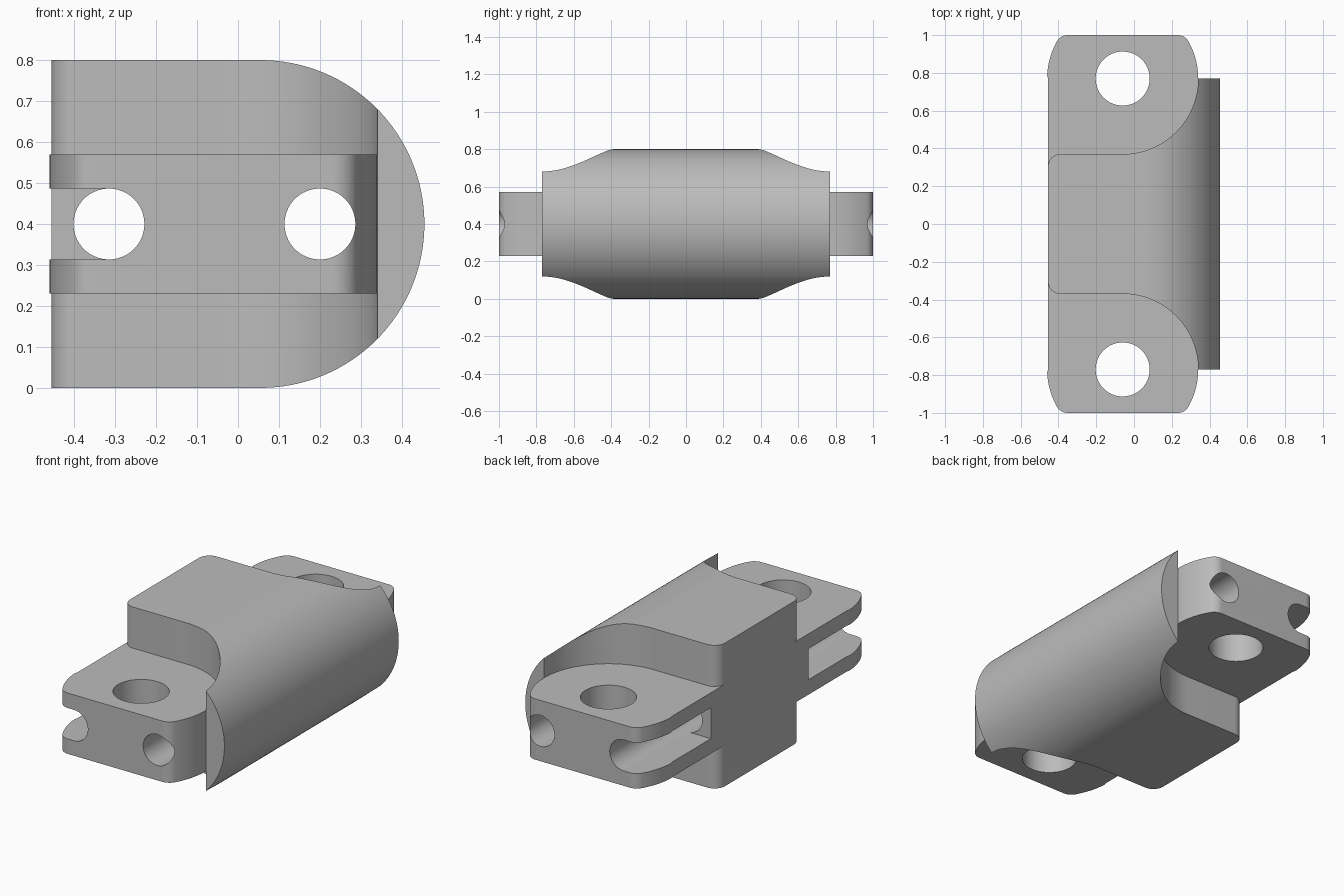
import bpy, bmesh
from math import radians, cos, sin

cube = bpy.data.objects.get("Cube")
if cube:
    bpy.data.objects.remove(cube, do_unlink=True)

grey = bpy.data.materials.new("light_grey")
grey.use_nodes = True
grey.diffuse_color = (0.5, 0.5, 0.5, 1)
grey.node_tree.nodes["Principled BSDF"].inputs["Base Color"].default_value = (0.5, 0.5, 0.5, 1)

MID, LUG_X, LUG_Y, LUG_R = 0.4, -0.06, 0.77, 0.4
LEFT, FILLET, BORE_R = -0.455, 0.065, 0.0865


def arc(cx, cy, r, a0, a1, n):
    """Points along an arc, angles in degrees."""
    angles = [radians(a0 + (a1 - a0) * i / n) for i in range(n + 1)]
    return [(cx + r * cos(a), cy + r * sin(a)) for a in angles]


def mirrored(half):
    """Close a half outline with its reflection in y."""
    return half + [(x, -y) for x, y in reversed(half)]


def prism(name, points, axis, lo, hi):
    """Extrude an outline along Y (outline in xz) or Z (outline in xy)."""
    def place(p, d):
        return (p[0], d, p[1]) if axis == "Y" else (p[0], p[1], d)
    bm = bmesh.new()
    face = bm.faces.new([bm.verts.new(place(p, lo)) for p in points])
    move = place((0, 0), hi - lo)
    new = bmesh.ops.extrude_face_region(bm, geom=[face], use_keep_orig=True)["geom"]
    bmesh.ops.translate(bm, vec=move, verts=[v for v in new if isinstance(v, bmesh.types.BMVert)])
    bmesh.ops.recalc_face_normals(bm, faces=bm.faces)
    mesh = bpy.data.meshes.new(name)
    bm.to_mesh(mesh)
    bm.free()
    mesh.materials.append(grey)
    obj = bpy.data.objects.new(name, mesh)
    bpy.context.collection.objects.link(obj)
    return obj


def combine(target, tool, operation):
    """Apply a boolean and discard the tool."""
    mod = target.modifiers.new("boolean", "BOOLEAN")
    mod.operation, mod.object, mod.solver = operation, tool, "EXACT"
    bpy.context.view_layer.objects.active = target
    bpy.ops.object.modifier_apply(modifier=mod.name)
    bpy.data.objects.remove(tool, do_unlink=True)


def circle(x, y, r):
    return arc(x, y, r, -90, 270, 64)[:-1]


# Barrel: D-shaped section trimmed by a plan with concave sweeps round the lugs
section = [(-0.6, 0)] + arc(0.055, MID, MID, -90, 90, 64) + [(-0.6, 0.8)]
body = prism("hinge_body", section, "Y", -1.2, 1.2)
plan = [(0.6, LUG_Y)] + arc(LUG_X, LUG_Y, LUG_R, 0, -90, 32)
plan += arc(LEFT + FILLET, 0.37 - FILLET, FILLET, 90, 180, 10)
combine(body, prism("barrel_plan", mirrored(plan), "Z", -0.2, 1), "INTERSECT")

# Lugs: one flat plate with rounded ends passing through the barrel
corner_x, corner_y, tangent = 0.2915, 1 - FILLET, 29.5
lug = arc(LUG_X, LUG_Y, LUG_R, 0, tangent, 12)[:-1]
lug += arc(LUG_X + corner_x, corner_y, FILLET, tangent, 90, 10)
lug += arc(LUG_X - corner_x, corner_y, FILLET, 90, 180 - tangent, 10)
lug += arc(LUG_X, LUG_Y, LUG_R, 180 - tangent, 180, 12)[1:]
lug[-1] = (LEFT, LUG_Y)
combine(body, prism("lug_plate", mirrored(lug), "Z", 0.23, 0.57), "UNION")

# Lengthwise bores
for x in (-0.315, 0.2):
    combine(body, prism("long_bore", circle(x, MID, BORE_R), "Y", -1.2, 1.2), "DIFFERENCE")

# Upright pin holes and open side slots at both ends
slot = [(-0.7, MID - BORE_R)] + arc(-0.315, MID, BORE_R, -90, 90, 32) + [(-0.7, MID + BORE_R)]
for side in (-1, 1):
    pin = prism("pin_hole", circle(LUG_X, side * LUG_Y, 0.143), "Z", -0.2, 1)
    combine(body, pin, "DIFFERENCE")
    ends = sorted((side * 0.43, side * 1.2))
    combine(body, prism("side_slot", slot, "Y", *ends), "DIFFERENCE")

# Smooth curved walls, keep crisp edges
bpy.ops.object.select_all(action="DESELECT")
body.select_set(True)
bpy.context.view_layer.objects.active = body
bpy.ops.object.shade_smooth_by_angle(angle=radians(25))
